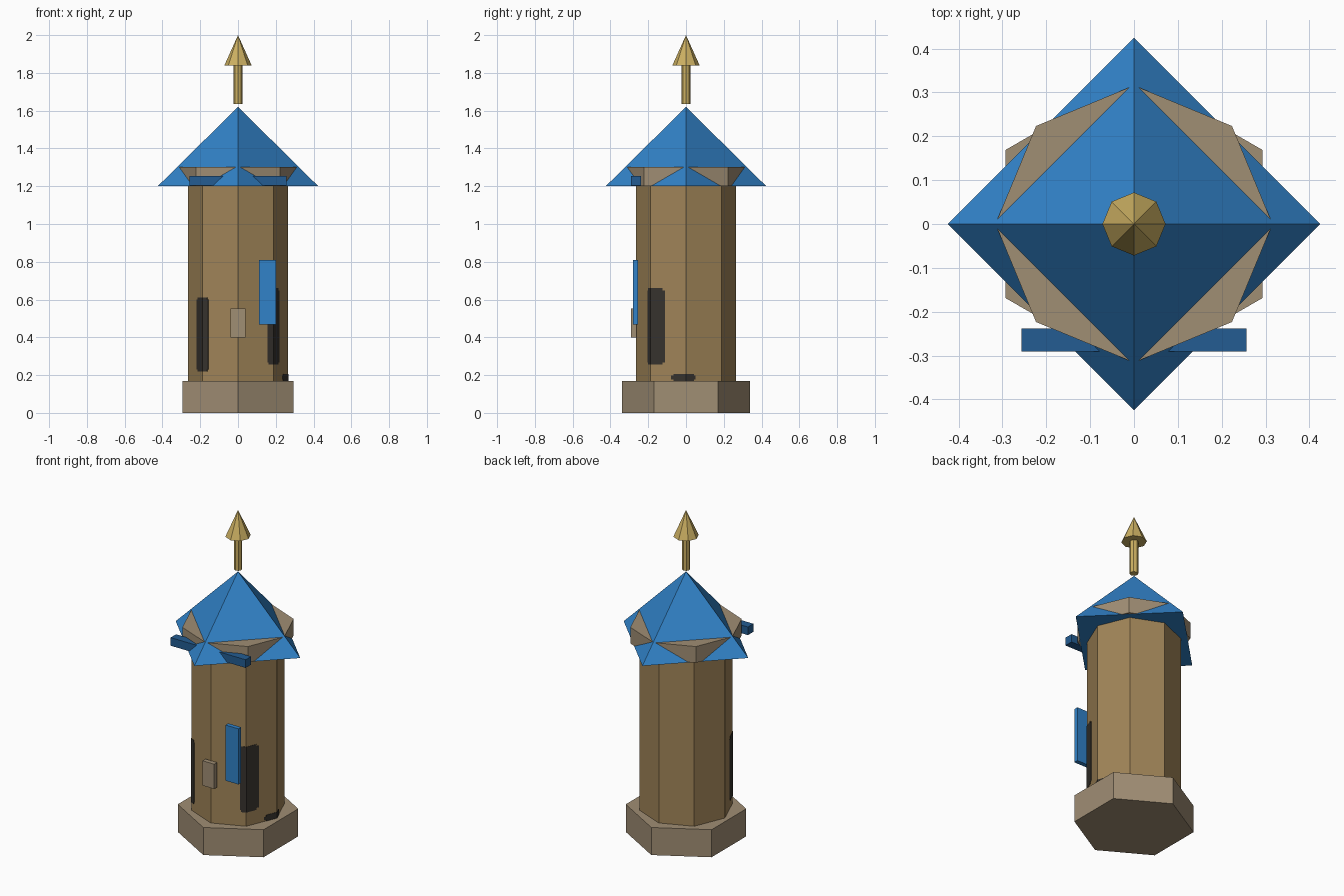
import bpy, bmesh, math

if "Cube" in bpy.data.objects:
    bpy.data.objects.remove(bpy.data.objects["Cube"])


def mat(name, hexcode):
    def lin(c):
        c /= 255
        return c / 12.92 if c <= 0.04045 else ((c + 0.055) / 1.055) ** 2.4
    m = bpy.data.materials.new(name)
    m.diffuse_color = [lin(int(hexcode[i:i + 2], 16)) for i in (0, 2, 4)] + [1]
    m.use_nodes = True
    m.node_tree.nodes["Principled BSDF"].inputs["Base Color"].default_value = m.diffuse_color
    return m


BLUE = mat("roof blue", "3182C8")
NAVY = mat("trim dark blue", "235C92")
WALL = mat("wall brown", "A08458")
STONE = mat("stone beige", "A08E74")
GOLD = mat("gold", "CCB062")
DARK = mat("dark opening", "36322D")


def finish(bm, name, material):
    bmesh.ops.recalc_face_normals(bm, faces=bm.faces)
    me = bpy.data.meshes.new(name)
    bm.to_mesh(me)
    bm.free()
    me.materials.append(material)
    ob = bpy.data.objects.new(name, me)
    bpy.context.collection.objects.link(ob)


def add_prism(bm, pts, z0, z1):
    lo = [bm.verts.new((x, y, z0)) for x, y in pts]
    hi = [bm.verts.new((x, y, z1)) for x, y in pts]
    bm.faces.new(lo)
    bm.faces.new(hi)
    for i in range(len(pts)):
        j = (i + 1) % len(pts)
        bm.faces.new((lo[i], lo[j], hi[j], hi[i]))


def ngon(n, r):
    # first corner points to the front
    return [(r * math.cos(2 * math.pi * i / n - math.pi / 2),
             r * math.sin(2 * math.pi * i / n - math.pi / 2)) for i in range(n)]


def prism(name, pts, z0, z1, material):
    bm = bmesh.new()
    add_prism(bm, pts, z0, z1)
    finish(bm, name, material)


def cone(name, n, r, z0, z1, material):
    bm = bmesh.new()
    ring = [bm.verts.new((x, y, z0)) for x, y in ngon(n, r)]
    tip = bm.verts.new((0, 0, z1))
    bm.faces.new(ring)
    for i in range(n):
        bm.faces.new((ring[i], ring[(i + 1) % n], tip))
    finish(bm, name, material)


def box(name, x0, x1, y0, y1, z0, z1, material):
    prism(name, [(x0, y0), (x1, y0), (x1, y1), (x0, y1)], z0, z1, material)


R = 0.265
D = R * math.sqrt(0.5)


def patch(name, a, corner, b, z0, z1, step):
    # thin plate wrapped round one wall corner, with clipped ends
    def path(t, k):
        p = [(corner[0] + (q[0] - corner[0]) * t, corner[1] + (q[1] - corner[1]) * t) for q in (a, b)]
        return [(x * k, y * k) for x, y in (p[0], corner, p[1])]
    bm = bmesh.new()
    for t, lo, hi in ((0.82, z0, z0 + step), (1, z0 + step, z1 - step), (0.82, z1 - step, z1)):
        add_prism(bm, path(t, 1.008) + path(t, 0.985)[::-1], lo, hi)
    finish(bm, name, DARK)


# Tower
prism("base", ngon(6, 0.338), 0, 0.17, STONE)
prism("tower_wall", ngon(8, R), 0.16, 1.21, WALL)
prism("parapet", ngon(8, 0.316), 1.202, 1.302, STONE)
cone("roof", 4, 0.425, 1.2, 1.62, BLUE)

# Finial
prism("finial_shaft", ngon(8, 0.024), 1.635, 1.84, GOLD)
cone("finial_tip", 8, 0.072, 1.84, 2.0, GOLD)

# Front fittings
box("front_beam", -0.256, 0.256, -0.291, -0.238, 1.205, 1.255, NAVY)
box("banner", 0.112, 0.2, -0.281, -0.254, 0.467, 0.81, BLUE)
box("plaque", -0.04, 0.04, -0.29, -0.262, 0.4, 0.553, STONE)

# Dark openings on the wall
patch("right_opening", (0.155, -0.201), (D, -D), (0.219, -0.11), 0.255, 0.66, 0.012)
patch("left_opening", (-0.157, -0.2), (-D, -D), (-0.219, -0.11), 0.218, 0.612, 0.012)
patch("low_vent", (0.232, -0.08), (R, 0), (0.244, 0.05), 0.168, 0.207, 0.01)
